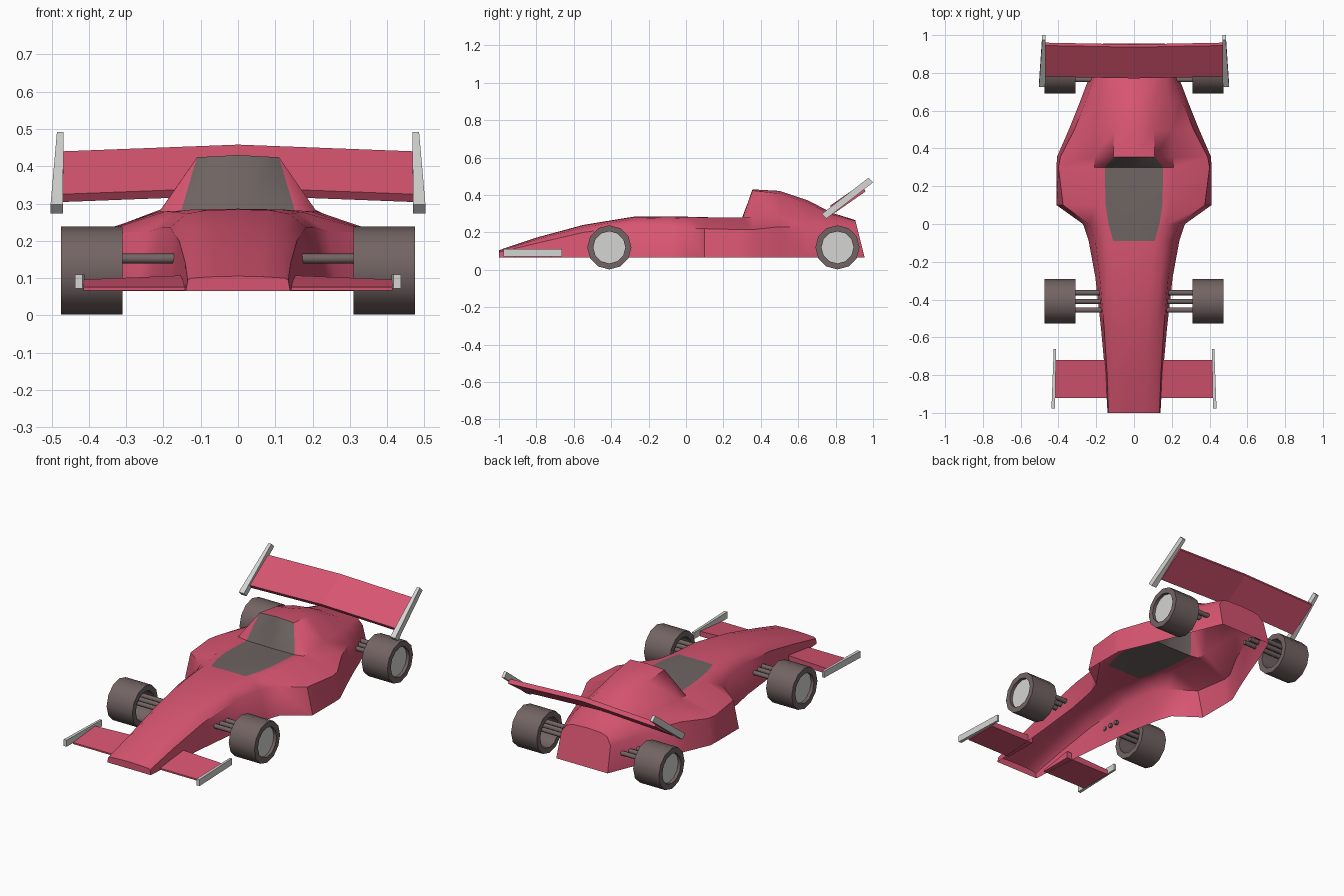
import bpy, bmesh, math

if "Cube" in bpy.data.objects:
    bpy.data.objects.remove(bpy.data.objects["Cube"])


def material(name, rgb):
    m = bpy.data.materials.new(name)
    m.diffuse_color = (*rgb, 1)
    m.use_nodes = True
    m.node_tree.nodes["Principled BSDF"].inputs["Base Color"].default_value = m.diffuse_color
    return m


PINK = material("rose_paint", (0.68, 0.09, 0.165))
GLASS = material("cockpit_grey", (0.155, 0.128, 0.12))
RUBBER = material("tyre_grey", (0.17, 0.127, 0.125))
LIGHT = material("light_grey", (0.66, 0.66, 0.65))


def finish(name, bm, mats, smooth=None):
    bmesh.ops.recalc_face_normals(bm, faces=bm.faces)
    me = bpy.data.meshes.new(name)
    bm.to_mesh(me)
    bm.free()
    for m in mats:
        me.materials.append(m)
    ob = bpy.data.objects.new(name, me)
    bpy.context.collection.objects.link(ob)
    if smooth:
        bpy.ops.object.select_all(action='DESELECT')
        ob.select_set(True)
        bpy.context.view_layer.objects.active = ob
        bpy.ops.object.shade_smooth_by_angle(angle=math.radians(smooth))
    return ob


def loft(rings, closed=True):
    """Skin a row of cross-sections and cap both ends."""
    bm = bmesh.new()
    rows = [[bm.verts.new(p) for p in r] for r in rings]
    n = len(rows[0])
    grid = {}
    for i in range(len(rows) - 1):
        for j in range(n if closed else n - 1):
            k = (j + 1) % n
            grid[i, j] = bm.faces.new((rows[i][j], rows[i][k], rows[i + 1][k], rows[i + 1][j]))
    bm.faces.new(rows[0])
    bm.faces.new(rows[-1][::-1])
    return bm, grid


# Body shell, open underneath. Each station:
# y, centre z, canopy edge (x, z), deck edge (x, z), shoulder (x, z), sill x
STATIONS = [
    (-1.00, .105, .06, .104, .125, .100, .135, .094, .140),
    (-0.80, .172, .065, .170, .118, .162, .142, .142, .152),
    (-0.55, .240, .07, .238, .122, .228, .158, .200, .175),
    (-0.28, .284, .085, .282, .140, .272, .182, .235, .205),
    (-0.09, .286, .11, .284, .155, .275, .205, .235, .240),
    (0.00, .284, .135, .283, .172, .277, .240, .225, .270),
    (0.10, .282, .15, .281, .195, .279, .375, .220, .410),
    (0.30, .270, .155, .272, .210, .279, .400, .215, .410),
    (0.355, .430, .11, .424, .210, .280, .390, .215, .408),
    (0.50, .422, .105, .408, .205, .285, .315, .230, .345),
    (0.65, .372, .10, .358, .190, .278, .255, .228, .285),
    (0.78, .305, .10, .296, .170, .266, .212, .222, .236),
    (0.905, .266, .09, .262, .130, .250, .158, .210, .165),
]
SILL = 0.065
rings = []
for y, zc, ax, az, bx, bz, cx, cz, dx in STATIONS:
    half = [(ax, az), (bx, bz), (cx, cz), (dx, SILL)]
    prof = [(-x, z) for x, z in reversed(half)] + [(0, zc)] + half
    lean = 0.25 if y > 0.9 else 0      # tail panel slopes back toward the floor
    rings.append([(x, y + lean * (zc - z), z) for x, z in prof])
bm, grid = loft(rings, closed=False)
for (i, j), f in grid.items():         # cockpit opening and windscreen
    if 4 <= i <= 7 and j in (3, 4):
        f.material_index = 1
finish("body_shell", bm, [PINK, GLASS], 42)

# Rear wing with a slight peak at the centre
lead, trail = (.78, .325), (.945, .44)
rings = []
for x in (-.472, 0, .472):
    up = 0.018 if x == 0 else 0
    pts = [lead, trail, (trail[0] + .015, trail[1] - .021), (lead[0] + .015, lead[1] - .021)]
    rings.append([(x, y - .5 * up, z + up) for y, z in pts])
finish("rear_wing", loft(rings)[0], [PINK])

for s, side in ((1, "right"), (-1, "left")):
    # Rear wing end plate, wider at its leading end
    ends = [((.725, .298), (.75, .273), .470, .503), ((.975, .492), (1.0, .467), .468, .486)]
    rings = [[(s * x0, *hi), (s * x1, *hi), (s * x1, *lo), (s * x0, *lo)]
             for hi, lo, x0, x1 in ends]
    finish("rear_end_plate_" + side, loft(rings)[0], [LIGHT])

    # Front wing: a wedge thinning toward its tip
    rings = [[(s * x, -.92, .067), (s * x, -.92, .076), (s * x, -.72, top), (s * x, -.72, .067)]
             for x, top in ((.125, .108), (.415, .096))]
    finish("front_wing_" + side, loft(rings)[0], [PINK])

    # Front wing end plate, splayed toward the front
    rings = [[(s * x0, y, .072), (s * x1, y, .072), (s * x1, y, .11), (s * x0, y, .11)]
             for y, x0, x1 in ((-.977, .418, .437), (-.662, .412, .425))]
    finish("front_end_plate_" + side, loft(rings)[0], [LIGHT])

    for end, wy in (("front", -.41), ("rear", .81)):
        tag = end + "_" + side

        def circle(x, r, cy=wy, cz=.12, n=12):
            return [(s * x, cy + r * math.cos(a), cz + r * math.sin(a))
                    for a in (math.tau * k / n for k in range(n))]

        # Hollow tyre: outer and inner walls joined in a closed ring
        bm = bmesh.new()
        prof = [(.31, .118), (.475, .118), (.475, .086), (.31, .086)]
        loops = [[bm.verts.new(p) for p in circle(x, r)] for x, r in prof]
        for a in range(4):
            for k in range(12):
                m, b = (k + 1) % 12, (a + 1) % 4
                bm.faces.new((loops[a][k], loops[a][m], loops[b][m], loops[b][k]))
        finish("tyre_" + tag, bm, [RUBBER], 35)

        # Recessed hub, light outside and dark on the inner side
        bm, grid = loft([circle(.435, .0865), circle(.457, .0865)])
        for f in bm.faces:
            if abs(f.calc_center_median().x) < .45:
                f.material_index = 1
        finish("hub_" + tag, bm, [LIGHT, RUBBER])

        # Three suspension rods per wheel
        for k, off in enumerate((-.046, 0, .046)):
            inner = .17 if end == "front" else .15
            rod = [circle(x, .0135, wy + off, .152, 8) for x in (inner, .437)]
            finish(f"rod_{tag}_{k + 1}", loft(rod)[0], [RUBBER], 50)
